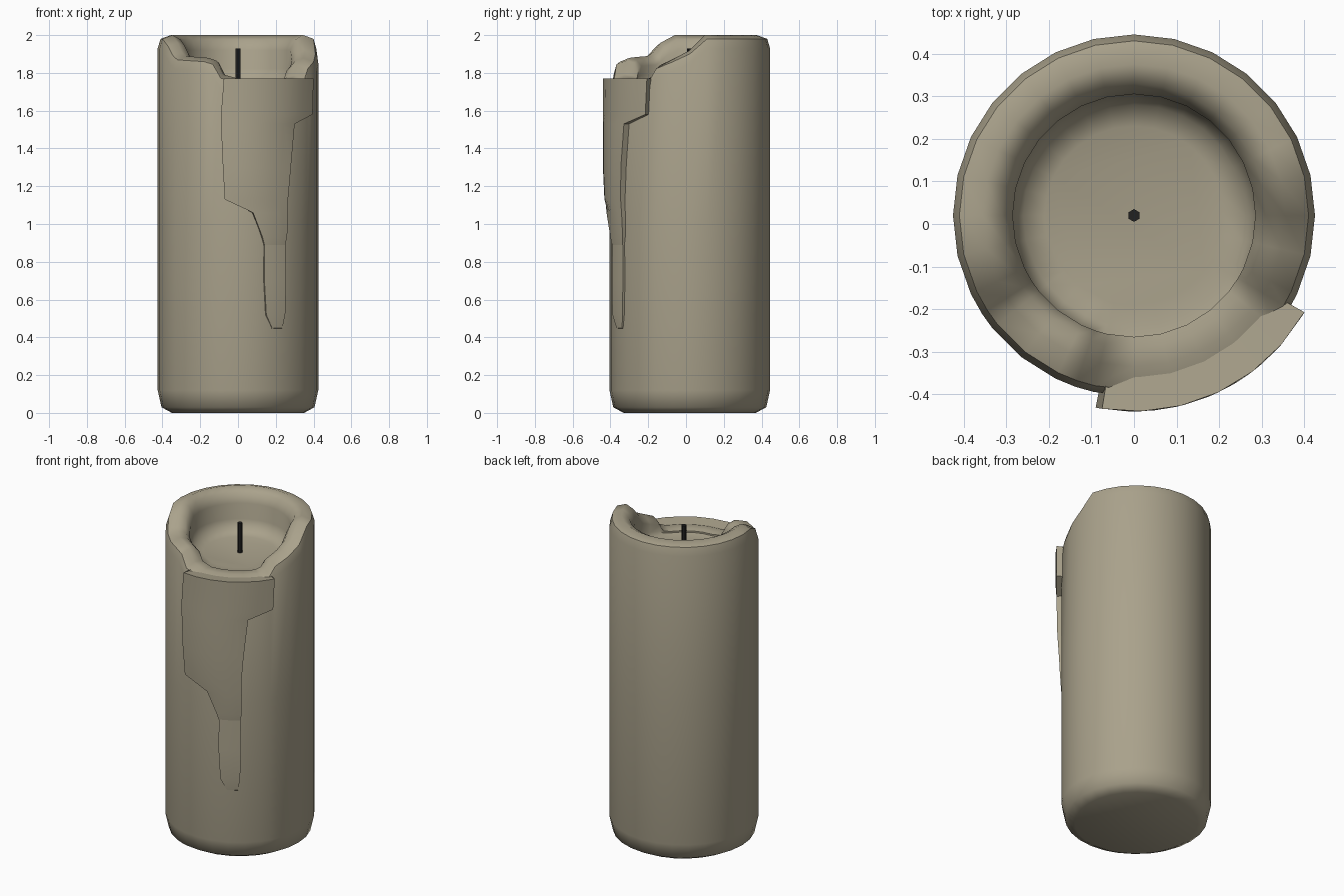
import bpy, math

if "Cube" in bpy.data.objects:
    bpy.data.objects.remove(bpy.data.objects["Cube"])

CY = 0.02  # candle axis offset in y


def material(name, color):
    m = bpy.data.materials.new(name)
    m.diffuse_color = color
    m.use_nodes = True
    m.node_tree.nodes["Principled BSDF"].inputs["Base Color"].default_value = m.diffuse_color
    return m


wax = material("wax", (0.40, 0.36, 0.26, 1))
black = material("wick_black", (0.015, 0.015, 0.015, 1))


def make(name, verts, faces, mat, angle):
    me = bpy.data.meshes.new(name)
    me.from_pydata(verts, [], faces)
    me.update()
    ob = bpy.data.objects.new(name, me)
    bpy.context.collection.objects.link(ob)
    me.materials.append(mat)
    bpy.ops.object.select_all(action='DESELECT')
    ob.select_set(True)
    bpy.context.view_layer.objects.active = ob
    bpy.ops.object.shade_smooth_by_angle(angle=math.radians(angle))
    return ob


def polar(deg, r, z):
    a = math.radians(deg)
    return (r * math.cos(a), CY + r * math.sin(a), z)


def interp(x, pts):
    for (a, u), (b, v) in zip(pts, pts[1:]):
        if a <= x <= b:
            return u + (v - u) * (x - a) / (b - a)
    return pts[-1][1]


# Rim height around the candle: high at the back, melted away at the front
RIM = [(-180, 2.0), (-162, 2.0), (-154.3, 1.96), (-144, 1.89), (-116, 1.88),
       (-109, 1.865), (-101, 1.77), (-38, 1.77), (-31, 1.785), (-25, 1.85),
       (-12, 1.88), (0, 1.92), (10, 2.0), (180, 2.0)]
FLOOR = 1.745

# Candle body: lathe profile whose upper rows follow the rim height
angles = sorted([-180 + i * 360 / 28 for i in range(28)] + [-109, -31, -147])
N = len(angles)
verts = []


def column_profile(h):
    d = h - FLOOR
    k = min(1, d / 0.25)
    return [(0.35, 0), (0.405, 0.03), (0.425, 0.12), (0.425, 1.0),
            (0.425, h - 0.07), (0.41, h - 0.02), (0.355, h),
            (0.31, h - 0.025 * k), (0.285, h - 0.08 * k),
            (0.285, FLOOR + 0.3 * d), (0.26, FLOOR + 0.08 * d), (0.21, FLOOR)]


for a in angles:
    prof = column_profile(interp(a, RIM))
    verts += [polar(a, r, z) for r, z in prof]
M = len(prof)
faces = []
for i in range(N):
    j = (i + 1) % N
    for k in range(M - 1):
        faces.append((i * M + k, j * M + k, j * M + k + 1, i * M + k + 1))
faces.append([i * M for i in reversed(range(N))])
faces.append([i * M + M - 1 for i in range(N)])
make("candle_body", verts, faces, wax, 50)


# Wax run: raised patch wrapped on the body, rows are (z, left x, right x, radius)
def wax_run(name, rows, cols, cap, skirt):
    grid = []
    for z, xl, xr, r in rows:
        al, ar = [math.degrees(math.asin(x / r)) - 90 for x in (xl, xr)]
        steps = [al + (ar - al) * c / cols for c in range(cols + 1)]
        grid.append([polar(al, skirt, z)] + [polar(a, r, z) for a in steps]
                    + [polar(ar, skirt, z)])

    def pulled(row, r, z):  # row moved inwards to sink into the body
        return [polar(math.degrees(math.atan2(y - CY, x)), r, z) for x, y, _ in row]
    grid.insert(0, pulled(grid[0], cap, rows[0][0] - 0.015))
    grid.append(pulled(grid[-1], skirt, rows[-1][0] - 0.01))
    w = cols + 3
    f = [(i * w + c, (i + 1) * w + c, (i + 1) * w + c + 1, i * w + c + 1)
         for i in range(len(grid) - 1) for c in range(w - 1)]
    return make(name, [v for row in grid for v in row], f, wax, 50)


wax_run("wax_drip", [
    (1.77, -0.075, 0.40, 0.46), (1.58, -0.09, 0.395, 0.46),
    (1.53, -0.09, 0.30, 0.46), (1.3, -0.08, 0.28, 0.46),
    (1.13, -0.07, 0.265, 0.452), (1.06, 0.08, 0.265, 0.448),
    (0.93, 0.13, 0.26, 0.44), (0.89, 0.14, 0.25, 0.435)], 6, 0.33, 0.40)
wax_run("wax_drip_trail", [
    (0.92, 0.14, 0.25, 0.432), (0.7, 0.14, 0.255, 0.436),
    (0.52, 0.15, 0.25, 0.436), (0.45, 0.18, 0.235, 0.428)], 3, 0.41, 0.41)

# Wick
bpy.ops.mesh.primitive_cylinder_add(vertices=6, radius=0.015, depth=0.2,
                                    location=(0, CY, 1.83))
wick = bpy.context.object
wick.name = "wick"
wick.data.materials.append(black)
